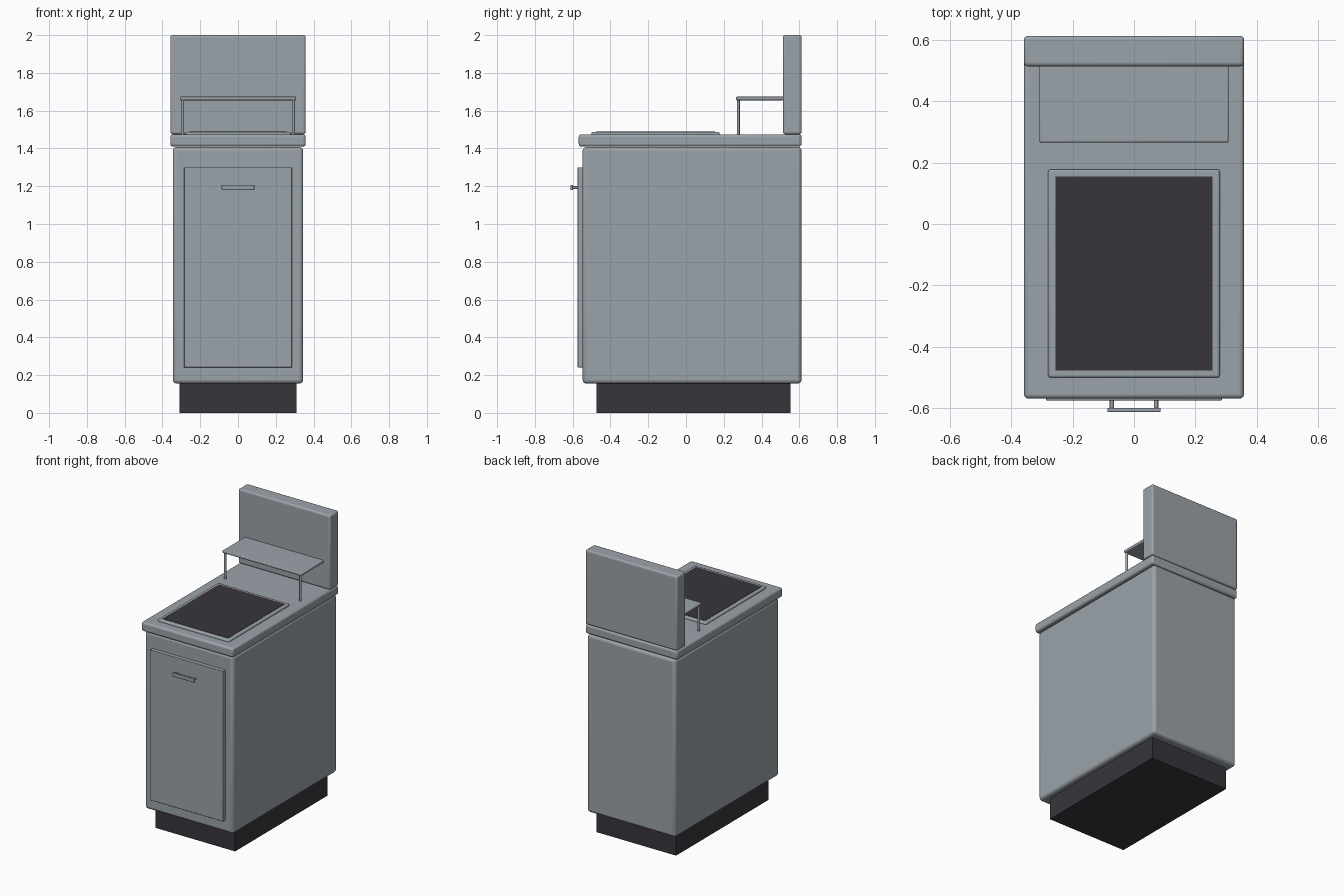
import bpy, math
from mathutils import Vector

cube = bpy.data.objects.get("Cube")
if cube:
    bpy.data.objects.remove(cube, do_unlink=True)


def material(name, rgb):
    m = bpy.data.materials.new(name)
    m.use_nodes = True
    m.diffuse_color = (*rgb, 1)
    m.node_tree.nodes["Principled BSDF"].inputs["Base Color"].default_value = (*rgb, 1)
    return m


STEEL = material("brushed steel grey", (0.33, 0.37, 0.40))
DARK = material("charcoal black", (0.04, 0.036, 0.044))


def finish(obj, name, mat, bevel, segments=3):
    obj.name = name
    obj.data.materials.append(mat)
    if bevel:
        mod = obj.modifiers.new("Rounded edges", "BEVEL")
        mod.width = bevel
        mod.segments = segments
        mod.limit_method = 'ANGLE'
        bpy.ops.object.shade_smooth_by_angle(angle=math.radians(40))
    return obj


def box(name, low, high, mat=STEEL, bevel=0.0):
    """Box between two corners, with optional rounded edges."""
    low, high = Vector(low), Vector(high)
    bpy.ops.mesh.primitive_cube_add(size=1, location=(low + high) / 2)
    obj = bpy.context.object
    obj.scale = high - low
    bpy.ops.object.transform_apply(location=False, rotation=False, scale=True)
    return finish(obj, name, mat, bevel)


def rod(name, start, end, radius):
    """Round rod between two points."""
    start, end = Vector(start), Vector(end)
    axis = end - start
    bpy.ops.mesh.primitive_cylinder_add(vertices=16, radius=radius, depth=axis.length,
                                        location=(start + end) / 2,
                                        rotation=axis.to_track_quat('Z', 'Y').to_euler())
    obj = finish(bpy.context.object, name, STEEL, 0)
    bpy.ops.object.shade_smooth_by_angle(angle=math.radians(40))


# Cabinet
box("plinth", (-0.31, -0.475, 0), (0.31, 0.553, 0.17), DARK)
box("cabinet_body", (-0.345, -0.547, 0.155), (0.345, 0.612, 1.408), bevel=0.02)
box("countertop", (-0.358, -0.568, 1.41), (0.358, 0.612, 1.475), bevel=0.014)
box("back_panel", (-0.358, 0.513, 1.475), (0.358, 0.612, 2.0), bevel=0.012)

# Door and its handle
box("door", (-0.286, -0.574, 0.24), (0.286, -0.54, 1.30), bevel=0.004)
box("handle_bar", (-0.087, -0.612, 1.18), (0.087, -0.598, 1.207), bevel=0.004)
for side, sx in (("left", 1), ("right", -1)):
    rod(f"handle_post_{side}", (sx * 0.072, -0.604, 1.193), (sx * 0.072, -0.57, 1.193), 0.007)

# Cooking plate set on the countertop
box("hob_frame", (-0.279, -0.5, 1.465), (0.279, 0.178, 1.488), bevel=0.008)
box("hob_plate", (-0.256, -0.476, 1.482), (0.256, 0.154, 1.49), DARK)

# Raised shelf on two front legs
box("shelf", (-0.308, 0.265, 1.655), (0.308, 0.517, 1.674), bevel=0.006)
for side, sx in (("left", 1), ("right", -1)):
    rod(f"shelf_leg_{side}", (sx * 0.293, 0.277, 1.47), (sx * 0.293, 0.277, 1.66), 0.008)
